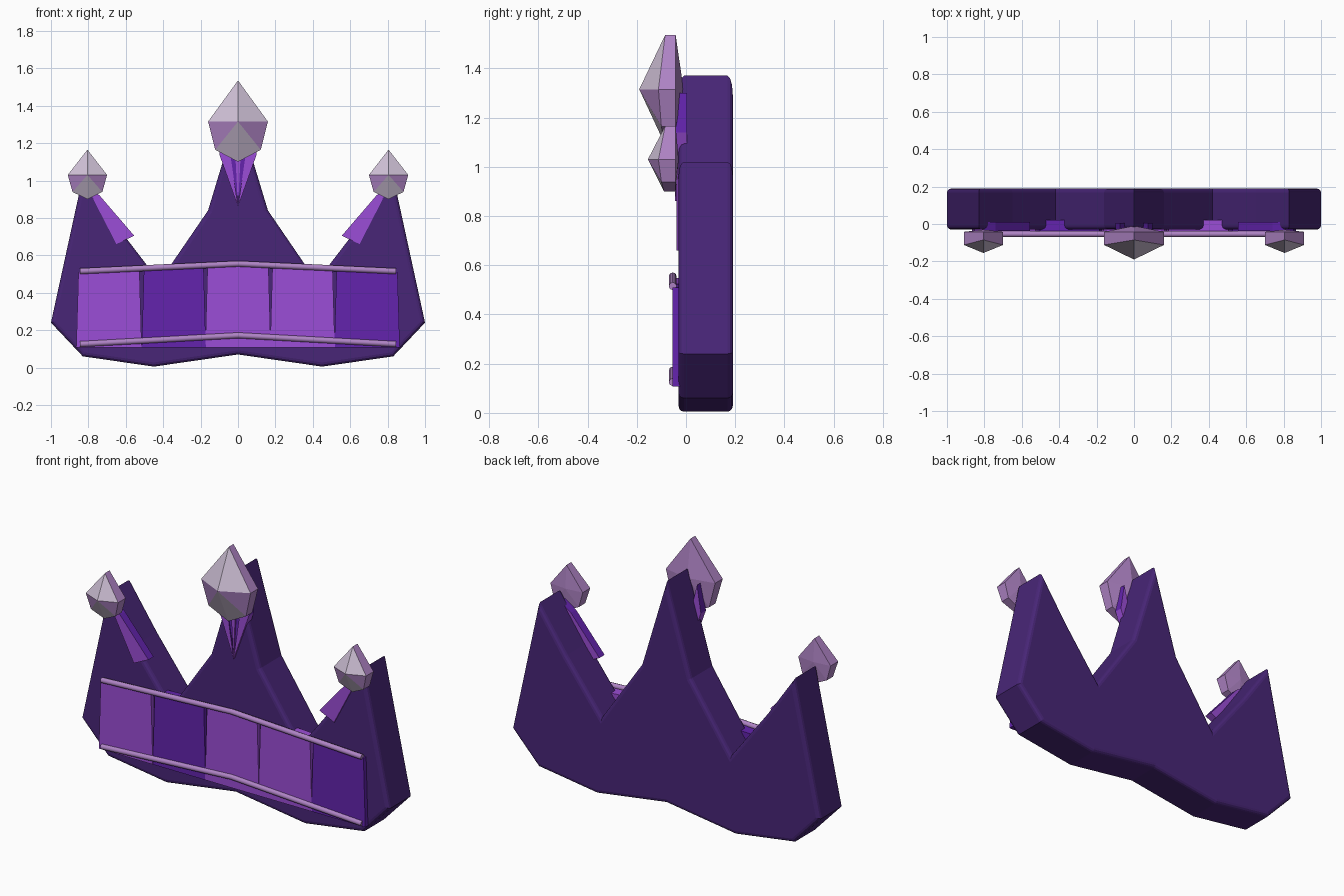
import bpy, bmesh

cube = bpy.data.objects.get("Cube")
if cube:
    bpy.data.objects.remove(cube, do_unlink=True)


def material(name, rgb):
    m = bpy.data.materials.new(name)
    m.use_nodes = True
    m.diffuse_color = (*rgb, 1)
    m.node_tree.nodes["Principled BSDF"].inputs["Base Color"].default_value = (*rgb, 1)
    return m


DEEP = material("deep purple", (0.065, 0.019, 0.185))
VIOLET = material("violet", (0.125, 0.017, 0.42))
ORCHID = material("bright orchid", (0.33, 0.075, 0.68))
MAUVE = material("mauve", (0.43, 0.23, 0.56))
PALE = material("pale lavender", (0.60, 0.51, 0.65))


def finish(name, bm, mats):
    bmesh.ops.recalc_face_normals(bm, faces=bm.faces[:])
    me = bpy.data.meshes.new(name)
    bm.to_mesh(me)
    bm.free()
    for m in mats:
        me.materials.append(m)
    ob = bpy.data.objects.new(name, me)
    bpy.context.scene.collection.objects.link(ob)
    return ob


def prism(name, outline, y0, y1, mats, bevel=0):
    """Extrude an x-z outline along y; a second material goes on upward sides."""
    bm = bmesh.new()
    face = bm.faces.new([bm.verts.new((x, y0, z)) for x, z in outline])
    new = bmesh.ops.extrude_face_region(bm, geom=[face])["geom"]
    for v in new:
        if isinstance(v, bmesh.types.BMVert):
            v.co.y = y1
    bmesh.ops.recalc_face_normals(bm, faces=bm.faces[:])
    if len(mats) > 1:
        for f in bm.faces:
            f.material_index = int(abs(f.normal.y) < 0.5 and f.normal.z > 0)
    if bevel:
        rims = [e for e in bm.edges if abs(e.verts[0].co.y - e.verts[1].co.y) < 1e-5]
        bmesh.ops.bevel(bm, geom=rims, offset=bevel, segments=3, profile=0.5,
                        affect='EDGES')
    return finish(name, bm, mats)


def mirrored(half):
    """Close a half outline that starts and ends on the centre line."""
    return half + [(-x, z) for x, z in reversed(half[1:-1])]


# Crown body
body_half = [(0, 0.07), (0.45, 0.005), (0.83, 0.06), (1.0, 0.24), (0.83, 1.02),
             (0.65, 0.76), (0.42, 0.46), (0.16, 0.84), (0, 1.37)]
prism("crown_body", mirrored(body_half), -0.03, 0.19, [DEEP], 0.022)

# Band of five tapered plates
plates = [(-0.865, -0.515, ORCHID), (-0.515, -0.172, VIOLET), (-0.175, 0.175, ORCHID),
          (0.172, 0.518, ORCHID), (0.515, 0.865, VIOLET)]
for i, (a, b, mat) in enumerate(plates):
    ta, tb = a + 0.012, b - 0.012
    top = [(x, 0.548 - 0.045 * abs(x)) for x in (tb, ta)]
    if a < 0 < b:
        top.insert(1, (0, 0.548))
    prism(f"band_plate_{i + 1}", [(a, 0.108), (b, 0.108)] + top, -0.055, 0.022, [mat])

# Rails along the band
for name, end, mid in (("upper_rail", 0.515, 0.555), ("lower_rail", 0.125, 0.172)):
    cu = bpy.data.curves.new(name, 'CURVE')
    cu.dimensions = '3D'
    cu.bevel_depth = 0.016
    cu.bevel_resolution = 2
    cu.use_fill_caps = True
    sp = cu.splines.new('POLY')
    sp.points.add(2)
    for p, (x, z) in zip(sp.points, ((-0.845, end), (0, mid), (0.845, end))):
        p.co = (x, -0.054, z, 1)
    cu.materials.append(MAUVE)
    bpy.context.scene.collection.objects.link(bpy.data.objects.new(name, cu))

# Shards below the gems
for s, side in ((1, "left"), (-1, "right")):
    prism(f"{side}_shard", [(s * x, z) for x, z in
                            ((0.81, 0.97), (0.74, 0.92), (0.555, 0.705), (0.65, 0.66))],
          -0.038, 0.01, [ORCHID, VIOLET])
    prism(f"centre_shard_{side}", [(s * x, z) for x, z in
                                   ((0, 0.86), (0.1, 1.14), (0.075, 1.3), (0.05, 1.2))],
          -0.042, 0.005, [ORCHID, VIOLET])
prism("centre_shard_core", [(0, 0.9), (0.06, 1.2), (-0.06, 1.2)], -0.036, 0, [VIOLET])
prism("centre_shard_ridge", [(0, 0.86), (0.014, 1.13), (-0.014, 1.13)], -0.044, 0, [ORCHID])


def gem(name, cx, girdle, w, top, bottom, front, back):
    """Faceted stone: a rim between a front point and a shallower back point."""
    low = bottom + 0.3 * (girdle - bottom)
    rim = [(0, top, -0.085), (w, girdle, -0.112), (0.76 * w, low, -0.1),
           (0, bottom, -0.09), (-0.76 * w, low, -0.1), (-w, girdle, -0.112)]
    bm = bmesh.new()
    fr = [bm.verts.new((cx + x, y, z)) for x, z, y in rim]
    bk = [bm.verts.new((cx + x, -0.042, z)) for x, z, y in rim]
    tip = bm.verts.new((cx, front, girdle))
    tail = bm.verts.new((cx, back, girdle))
    for i in range(6):
        j = (i + 1) % 6
        facet = bm.faces.new((fr[i], fr[j], tip))
        facet.material_index = int(i in (0, 2, 3, 5))
        bm.faces.new((fr[j], fr[i], bk[i], bk[j]))
        bm.faces.new((bk[j], bk[i], tail))
    finish(name, bm, [MAUVE, PALE])


# Gems on the three points
gem("centre_gem", 0, 1.315, 0.16, 1.535, 1.1, -0.19, -0.01)
gem("left_gem", 0.805, 1.03, 0.105, 1.165, 0.9, -0.155, -0.03)
gem("right_gem", -0.805, 1.03, 0.105, 1.165, 0.9, -0.155, -0.03)
